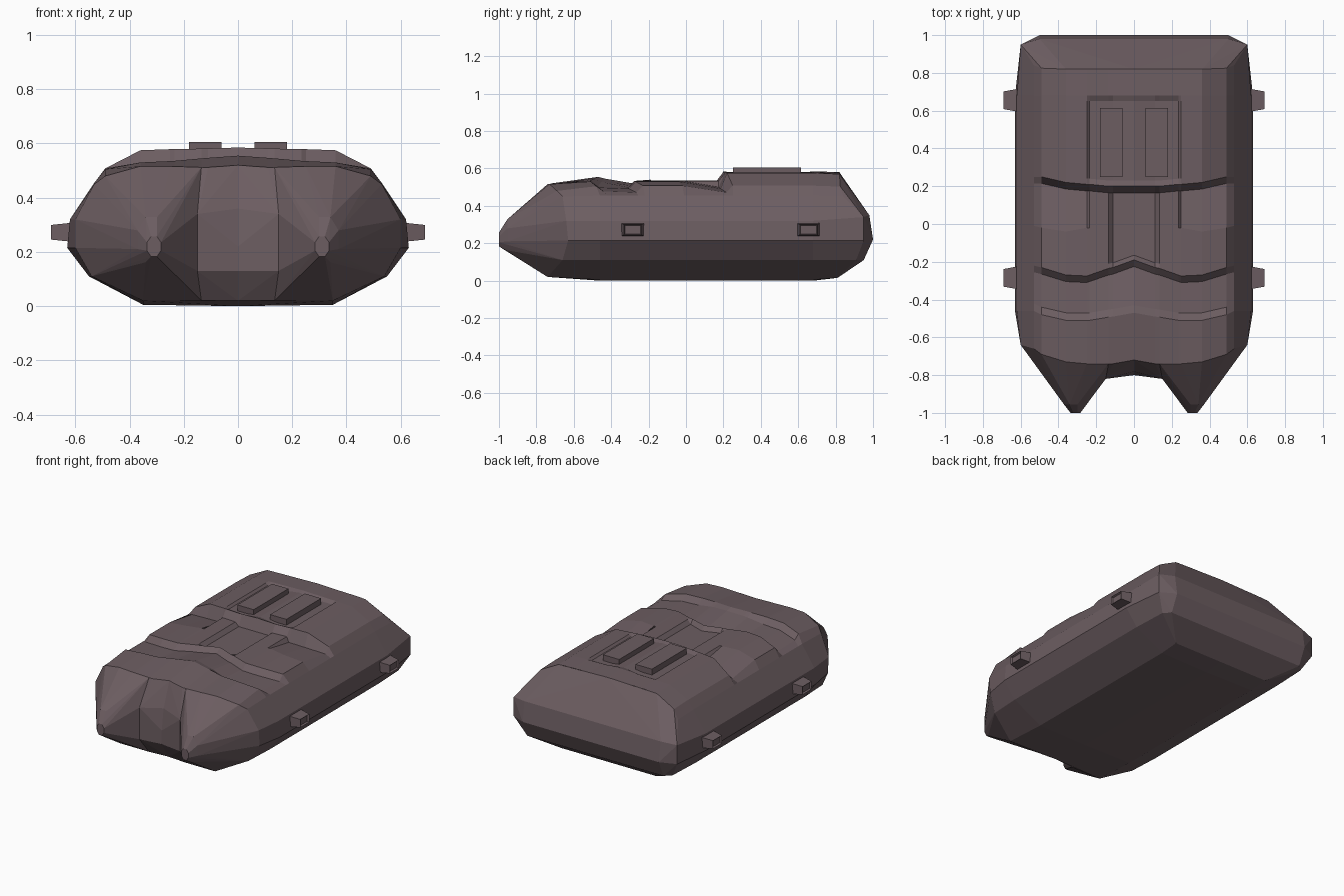
import bpy
import bmesh
from math import cos, sin, tau

cube = bpy.data.objects.get("Cube")
if cube:
    bpy.data.objects.remove(cube, do_unlink=True)

# One dull mauve grey paint
COLOUR = (0.15, 0.11, 0.12, 1)
paint = bpy.data.materials.new("mauve grey paint")
paint.use_nodes = True
paint.diffuse_color = COLOUR
shader = paint.node_tree.nodes["Principled BSDF"]
shader.inputs["Base Color"].default_value = COLOUR
shader.inputs["Roughness"].default_value = 0.8


def finish(name, bm):
    """Turn a half model into an object mirrored across the centre line."""
    mesh = bpy.data.meshes.new(name)
    bm.to_mesh(mesh)
    bm.free()
    mesh.materials.append(paint)
    obj = bpy.data.objects.new(name, mesh)
    bpy.context.collection.objects.link(obj)
    mirror = obj.modifiers.new("mirror", 'MIRROR')
    mirror.use_clip = True
    mirror.merge_threshold = 0.0005
    return obj


def hull(name, points):
    """Convex faceted solid around the given points."""
    bm = bmesh.new()
    for p in points:
        bm.verts.new(p)
    bmesh.ops.convex_hull(bm, input=bm.verts[:])
    bmesh.ops.delete(bm, geom=[v for v in bm.verts if not v.link_faces], context='VERTS')
    bmesh.ops.dissolve_limit(bm, angle_limit=0.02, verts=bm.verts[:], edges=bm.edges[:])
    bmesh.ops.recalc_face_normals(bm, faces=bm.faces[:])
    return finish(name, bm)


def box(name, x, y, z, taper=1.0, socket=False):
    """Box between (low, high) pairs; its outer end may taper and be sunken."""
    bm = bmesh.new()
    bmesh.ops.create_cube(bm, size=1)
    for v in bm.verts:
        k = taper if v.co.x > 0 else 1
        for axis, (low, high) in enumerate((x, y, z)):
            shrink = k if axis else 1
            v.co[axis] = (low + high) / 2 + v.co[axis] * (high - low) * shrink
    if socket:
        end = max(bm.faces, key=lambda f: f.calc_center_median().x)
        bmesh.ops.inset_region(bm, faces=[end], thickness=0.007, depth=-0.012)
    return finish(name, bm)


# Half cross-section: deck columns, then side and underside
COLUMNS = [0, 0.11, 0.135, 0.235, 0.25, 0.36, 0.49, 0.53]
SIDE = [(0.62, 0.32), (0.63, 0.215), (0.55, 0.11), (0.35, 0.005), (0, 0)]


def skin(h):
    """Deck heights across the columns for a given crown height."""
    return [h, h - .003, h - .004, h - .006, h - .006, h - .01, .508, .455]


def station(ys, zs, width=1.0):
    """One full half section, the sides following the outermost deck point."""
    ring = [(x, y, z) for x, y, z in zip(COLUMNS, ys, zs)]
    return ring + [(x * width, ys[-1], z) for x, z in SIDE]


def moved(ys, d):
    return [y + d for y in ys]


flat = [0] * len(COLUMNS)
groove_front = [-.47, -.49, -.493, -.51, -.51, -.51, -.48, -.46]
groove_back = [-.19, -.23, -.235, -.27, -.275, -.27, -.23, -.22]
fade = [-.02, -.02, -.02, -.02, -.02, -.04, -.02, -.01]
step = [.2, .2, .2, .21, .21, .22, .25, .25]

crest = [.555, .547, .545, .536, .535, .53, .505, .455]
trench_a = [.545, .532, .528, .505, .503, .498, .478, .455]
trench_b = [.51, .505, .504, .498, .497, .492, .472, .455]
mid = skin(.54)
channel = [.512, .512] + mid[2:]
trough = channel[:4] + [.5, .492, .472, .455]
rear = skin(.585)
pit = [.58, .566, .566, .566] + rear[4:]

# Bow rim, where the nose pieces attach
front_rim = list(zip(COLUMNS, [-.72, -.74, -.74, -.74, -.74, -.73, -.69, -.66],
                     [.52, .512, .512, .515, .516, .516, .48, .45]))
front_rim += [(.6, -.64, .32), (.6, -.63, .215), (.54, -.66, .11),
              (.35, -.74, .02), (0, -.73, .02)]

# Stern rim
back_rim = list(zip(COLUMNS, [.82] * 6 + [.825, .84], [z - .005 for z in rear]))
back_rim += [(.6, .95, .34), (.6, .95, .215), (.54, .91, .11),
             (.35, .81, .015), (0, .81, .015)]

rings = [
    front_rim,
    station(groove_front, crest),
    station(moved(groove_front, .04), trench_a),
    station(moved(groove_back, -.035), trench_b),
    station(groove_back, mid),
    station(moved(groove_back, .025), channel),
    station(fade, channel),
    station(moved(step, -.035), trough),
    station(step, rear),
    station(moved(step, .03), pit),
    station(moved(flat, .65), pit),
    station(moved(flat, .68), rear),
    back_rim,
]

# Main hull lofted through the stations
bm = bmesh.new()
grid = [[bm.verts.new(p) for p in ring] for ring in rings]
for a, b in zip(grid, grid[1:]):
    for j in range(len(a) - 1):
        bm.faces.new((a[j], a[j + 1], b[j + 1], b[j]))
finish("main_hull", bm)

# Rounded stern
stern_rows = [(x, y, z) for x in (0, .5) for y, z in ((.98, .35), (1, .22), (.95, .11))]
hull("stern", back_rim + stern_rows)


# Twin nose lobes with blunt tips
def oval(cx, y, cz, rx, rz):
    return [(cx + rx * cos(tau * (i + .5) / 8), y, cz + rz * sin(tau * (i + .5) / 8))
            for i in range(8)]


notch_edge = [(.15, -.82, .34), (.15, -.82, .13), (.135, -.74, .02)]
hull("nose_lobe", front_rim[2:-1] + notch_edge
     + oval(.32, -.955, .245, .055, .09) + oval(.31, -1, .22, .028, .04))

# Recessed centre panel between the lobes
hull("nose_centre", front_rim[:3] + [front_rim[-1]] + notch_edge
     + [(0, -.78, .36), (0, -.80, .22), (0, -.80, .13)])

# Raised deck vents
box("deck_vent", (.06, .18), (.25, .615), (.55, .605))

# Side brackets with sunken ends
for name, y in (("front_bracket", -.285), ("rear_bracket", .655)):
    box(name, (.59, .69), (y - .065, y + .065), (.235, .31), .72, True)
